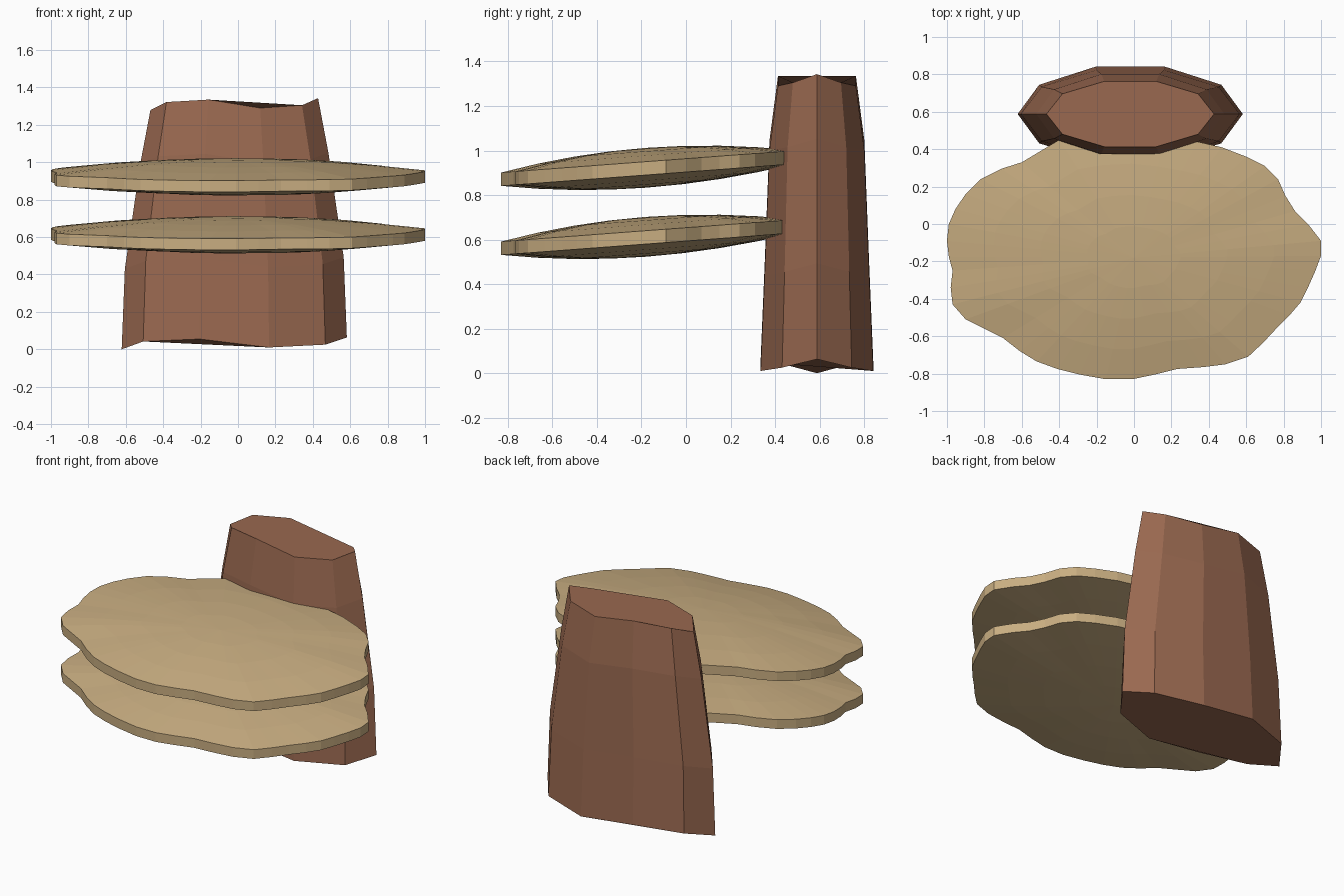
import bpy, bmesh, math

if "Cube" in bpy.data.objects:
    bpy.data.objects.remove(bpy.data.objects["Cube"])


def material(name, rgb):
    m = bpy.data.materials.new(name)
    m.diffuse_color = (*rgb, 1)
    m.use_nodes = True
    m.node_tree.nodes["Principled BSDF"].inputs["Base Color"].default_value = m.diffuse_color
    return m


def loft(name, rings, mat, bottom_tip=None, top_tip=None):
    """Skin a stack of rings; close the ends with a fan to a tip or one flat cap."""
    bm = bmesh.new()
    loops = [[bm.verts.new(p) for p in ring] for ring in rings]
    n = len(loops[0])
    for a, b in zip(loops, loops[1:]):
        for i in range(n):
            j = (i + 1) % n
            bm.faces.new((a[i], a[j], b[j], b[i]))
    for loop, tip in ((loops[0][::-1], bottom_tip), (loops[-1], top_tip)):
        if tip is None:
            bm.faces.new(loop)
        else:
            t = bm.verts.new(tip)
            for i in range(n):
                bm.faces.new((loop[i], loop[(i + 1) % n], t))
    bmesh.ops.recalc_face_normals(bm, faces=bm.faces)
    me = bpy.data.meshes.new(name)
    bm.to_mesh(me)
    bm.free()
    me.materials.append(mat)
    ob = bpy.data.objects.new(name, me)
    bpy.context.collection.objects.link(ob)
    return ob


bark = material("bark", (0.32, 0.14, 0.08))
tan = material("shelf_tan", (0.58, 0.42, 0.22))

# Trunk: tapered ten-sided oval with an uneven cut at both ends
wobble = [0.033, -0.005, -0.02, 0.025, 0.012, -0.03]
wobble += wobble[4:0:-1]
trunk_rings = []
for z, rx, ry in ((0.03, 0.602, 0.266), (0.46, 0.585, 0.247),
                  (1.02, 0.503, 0.224), (1.31, 0.448, 0.184)):
    trunk_rings.append([(-0.02 + rx * math.cos(i * math.pi / 5),
                         0.588 + ry * math.sin(i * math.pi / 5),
                         z + wobble[i]) for i in range(10)])
loft("trunk", trunk_rings, bark)

# Shelf outline seen from above, counter-clockwise from the right
outline = [
    (1, -.09), (.93, .0), (.86, .07), (.81, .15), (.77, .24), (.70, .31),
    (.60, .36), (.47, .41), (.34, .44), (.17, .47), (-.02, .49), (-.22, .48),
    (-.40, .45), (-.50, .39), (-.60, .33), (-.71, .295), (-.82, .24),
    (-.90, .16), (-.955, .08), (-.99, 0), (-1, -.09), (-.99, -.175),
    (-.97, -.25), (-.98, -.34), (-.97, -.43), (-.90, -.51), (-.80, -.56),
    (-.70, -.61), (-.61, -.68), (-.52, -.735), (-.41, -.775), (-.29, -.805),
    (-.15, -.83), (-.01, -.83), (.11, -.805), (.23, -.775), (.37, -.765),
    (.49, -.75), (.61, -.71), (.69, -.635), (.76, -.56), (.83, -.49),
    (.89, -.42), (.93, -.34), (.97, -.25), (1, -.17)]
CY, SLOPE = -0.18, 0.075


def shelf(name, z0):
    """Tilted lens: domed underside, thin upright rim, domed top."""
    def ring(s, base, dome):
        return [(x * s, CY + (y - CY) * s,
                 base + SLOPE * (y - CY) * s + dome * (1 - s * s))
                for x, y in outline]
    steps = (0.25, 0.5, 0.75, 1.0)
    low, high = z0 - 0.03, z0 + 0.03
    rings = [ring(s, low, -0.057) for s in steps]
    rings += [ring(s, high, 0.062) for s in reversed(steps)]
    loft(name, rings, tan, (0, CY, low - 0.057), (0, CY, high + 0.062))


# Two identical shelves, one above the other
shelf("upper_shelf", 0.92)
shelf("lower_shelf", 0.61)
